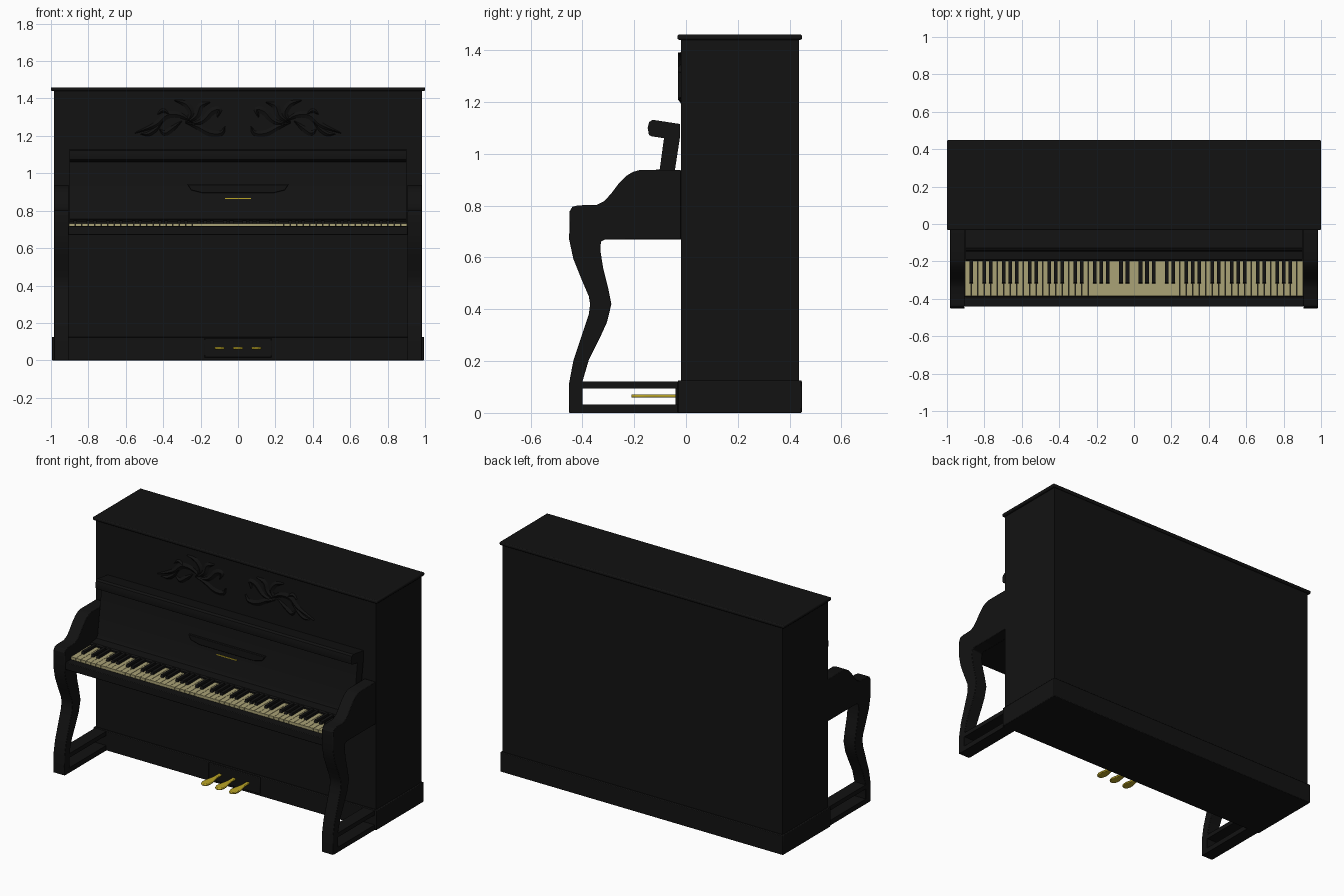
import bpy, bmesh, math
from mathutils import Vector

if "Cube" in bpy.data.objects:
    bpy.data.objects.remove(bpy.data.objects["Cube"])


def material(name, rgb):
    m = bpy.data.materials.new(name)
    m.diffuse_color = (*rgb, 1)
    m.use_nodes = True
    m.node_tree.nodes["Principled BSDF"].inputs["Base Color"].default_value = m.diffuse_color
    return m


BLACK = material("black_lacquer", (0.006, 0.006, 0.006))
IVORY = material("ivory", (0.40, 0.36, 0.18))
BRASS = material("brass", (0.50, 0.38, 0.02))


def finish(name, bm, mat, bevel=0, mirror=False, segments=2):
    bmesh.ops.recalc_face_normals(bm, faces=bm.faces)
    me = bpy.data.meshes.new(name)
    bm.to_mesh(me)
    bm.free()
    ob = bpy.data.objects.new(name, me)
    bpy.context.collection.objects.link(ob)
    me.materials.append(mat)
    if mirror:
        ob.modifiers.new("mirror", 'MIRROR')
    if bevel:
        b = ob.modifiers.new("bevel", 'BEVEL')
        b.width, b.segments, b.limit_method = bevel, segments, 'ANGLE'
        b.angle_limit = math.radians(40)
    return ob


def add_prism(bm, pts, direction):
    f = bm.faces.new([bm.verts.new(p) for p in pts])
    out = bmesh.ops.extrude_face_region(bm, geom=[f])
    bmesh.ops.translate(bm, vec=direction,
                        verts=[v for v in out['geom'] if isinstance(v, bmesh.types.BMVert)])


def add_box(bm, x0, x1, y0, y1, z0, z1):
    add_prism(bm, [(x0, y0, z0), (x1, y0, z0), (x1, y1, z0), (x0, y1, z0)], (0, 0, z1 - z0))


def box(name, x0, x1, y0, y1, z0, z1, mat=BLACK, **kw):
    bm = bmesh.new()
    add_box(bm, x0, x1, y0, y1, z0, z1)
    return finish(name, bm, mat, **kw)


def side_profile(name, yz, x0, x1, **kw):
    bm = bmesh.new()
    add_prism(bm, [(x0, y, z) for y, z in yz], (x1 - x0, 0, 0))
    return finish(name, bm, BLACK, **kw)


# case
box("case", -0.985, 0.985, -0.02, 0.436, 0, 1.445)
box("lid", -1.0, 1.0, -0.033, 0.448, 1.44, 1.46, bevel=0.006)
box("plinth", -0.995, 0.995, -0.032, 0.447, 0, 0.125, bevel=0.004)

# arm and curved leg in one outline
leg = [(-0.02, 0.937), (-0.18, 0.937), (-0.205, 0.93), (-0.23, 0.915), (-0.26, 0.885),
       (-0.29, 0.845), (-0.315, 0.818), (-0.345, 0.803), (-0.415, 0.801), (-0.438, 0.796),
       (-0.449, 0.778), (-0.451, 0.67), (-0.435, 0.595), (-0.405, 0.52), (-0.375, 0.45),
       (-0.37, 0.42), (-0.375, 0.38), (-0.40, 0.305), (-0.435, 0.20), (-0.451, 0.115),
       (-0.451, 0), (-0.40, 0), (-0.40, 0.12), (-0.375, 0.205), (-0.33, 0.295),
       (-0.305, 0.35), (-0.288, 0.42), (-0.30, 0.48), (-0.32, 0.56), (-0.331, 0.63),
       (-0.328, 0.662), (-0.31, 0.67), (-0.02, 0.67)]
side_profile("arm_and_leg", leg, 0.905, 0.984, mirror=True, bevel=0.003)
box("foot_rail", 0.905, 0.984, -0.44, -0.02, 0, 0.032, mirror=True)
box("upper_foot_rail", 0.905, 0.984, -0.405, -0.02, 0.095, 0.122, mirror=True)

# key bed, key slip and fallboard with its overhanging rail
box("key_bed", -0.906, 0.906, -0.43, -0.02, 0.67, 0.706)
box("key_slip", -0.906, 0.906, -0.441, -0.387, 0.67, 0.717, bevel=0.004)
fall = [(-0.023, 1.115), (-0.128, 1.131), (-0.142, 1.123), (-0.148, 1.10), (-0.143, 1.073),
        (-0.135, 1.068), (-0.085, 1.06), (-0.124, 0.775), (-0.135, 0.755), (-0.19, 0.75),
        (-0.197, 0.742), (-0.197, 0.70), (-0.07, 0.70), (-0.042, 0.942), (-0.023, 1.066)]
side_profile("fallboard", fall, -0.9, 0.9)

# raised music ledge and plain inlay on the fallboard
bm = bmesh.new()
add_prism(bm, [(x, -0.117, z) for x, z in ((-0.27, 0.94), (-0.25, 0.91), (-0.19, 0.895),
               (0.19, 0.895), (0.25, 0.91), (0.27, 0.94))], (0, 0.03, 0))
finish("music_ledge", bm, BLACK, bevel=0.003)
box("brass_inlay", -0.07, 0.07, -0.1145, -0.10, 0.862, 0.868, BRASS)

# keyboard: 52 white keys from A, with 36 black keys between
white, black = bmesh.new(), bmesh.new()
pitch = 1.81 / 52
for i in range(52):
    x = -0.905 + i * pitch
    add_box(white, x + 0.001, x + pitch - 0.001, -0.386, -0.19, 0.706, 0.732)
    if i < 51 and i % 7 in (0, 2, 3, 5, 6):
        e, w = x + pitch, 0.0095
        add_prism(black, [(e - w, -0.322, 0.725), (e - w, -0.312, 0.747), (e - w, -0.19, 0.747),
                          (e - w, -0.19, 0.725)], (2 * w, 0, 0))
finish("white_keys", white, IVORY)
finish("black_keys", black, BLACK)

# pedals with rounded, widened tips
box("pedal_plate", -0.18, 0.18, -0.04, -0.02, 0.015, 0.12, bevel=0.004)
half = [(0.011, -0.03), (0.012, -0.09), (0.018, -0.12), (0.026, -0.155),
        (0.027, -0.18), (0.021, -0.20), (0.009, -0.211)]
for name, cx in (("left", -0.098), ("middle", 0.0), ("right", 0.098)):
    bm = bmesh.new()
    outline = half + [(-x, y) for x, y in reversed(half)]
    add_prism(bm, [(cx + x, y, 0.059) for x, y in outline], (0, 0, 0.012))
    finish(name + "_pedal", bm, BRASS, bevel=0.004)


# carved leaf scrolls on the upper panel
def add_leaf(bm, pts, width, n=5):
    p = [Vector(q) for q in pts]
    p = [2 * p[0] - p[1]] + p + [2 * p[-1] - p[-2]]
    line = []
    for a, b, c, d in zip(p, p[1:], p[2:], p[3:]):
        for k in range(n):
            t = k / n
            line.append(0.5 * (2 * b + (c - a) * t + (2 * a - 5 * b + 4 * c - d) * t * t
                               + (3 * b - a - 3 * c + d) * t ** 3))
    line.append(p[-2])
    rows = []
    for i, q in enumerate(line):
        t = (line[min(i + 1, len(line) - 1)] - line[max(i - 1, 0)]).normalized()
        side = Vector((-t.y, t.x)) * width * (0.12 + 0.88 * math.sin(math.pi * i / (len(line) - 1)))
        rows.append([bm.verts.new((v.x, y, v.y)) for v, y in
                     ((q + side, -0.019), (q, -0.030), (q - side, -0.019))])
    for r, s in zip(rows, rows[1:]):
        for j in (0, 1):
            bm.faces.new((r[j], r[j + 1], s[j + 1], s[j]))


leaves = [([(0.07, 1.25), (0.09, 1.215), (0.15, 1.215), (0.22, 1.25), (0.28, 1.27)], 0.020),
          ([(0.11, 1.30), (0.10, 1.34), (0.14, 1.33), (0.19, 1.28), (0.26, 1.26)], 0.022),
          ([(0.15, 1.38), (0.20, 1.36), (0.22, 1.31), (0.27, 1.27)], 0.022),
          ([(0.34, 1.39), (0.28, 1.37), (0.25, 1.32), (0.28, 1.27)], 0.020),
          ([(0.24, 1.27), (0.31, 1.31), (0.38, 1.31), (0.44, 1.26), (0.55, 1.215)], 0.022),
          ([(0.30, 1.28), (0.35, 1.24), (0.39, 1.215), (0.42, 1.235)], 0.018),
          ([(0.40, 1.28), (0.44, 1.235), (0.48, 1.21), (0.52, 1.21)], 0.014),
          ([(0.36, 1.31), (0.40, 1.335), (0.43, 1.315)], 0.012)]
bm = bmesh.new()
for pts, w in leaves:
    add_leaf(bm, pts, w)
finish("carved_scrolls", bm, BLACK, mirror=True)

# soft shading with crisp edges
for ob in bpy.context.scene.objects:
    ob.select_set(True)
    bpy.context.view_layer.objects.active = ob
bpy.ops.object.shade_smooth_by_angle(angle=math.radians(30))
